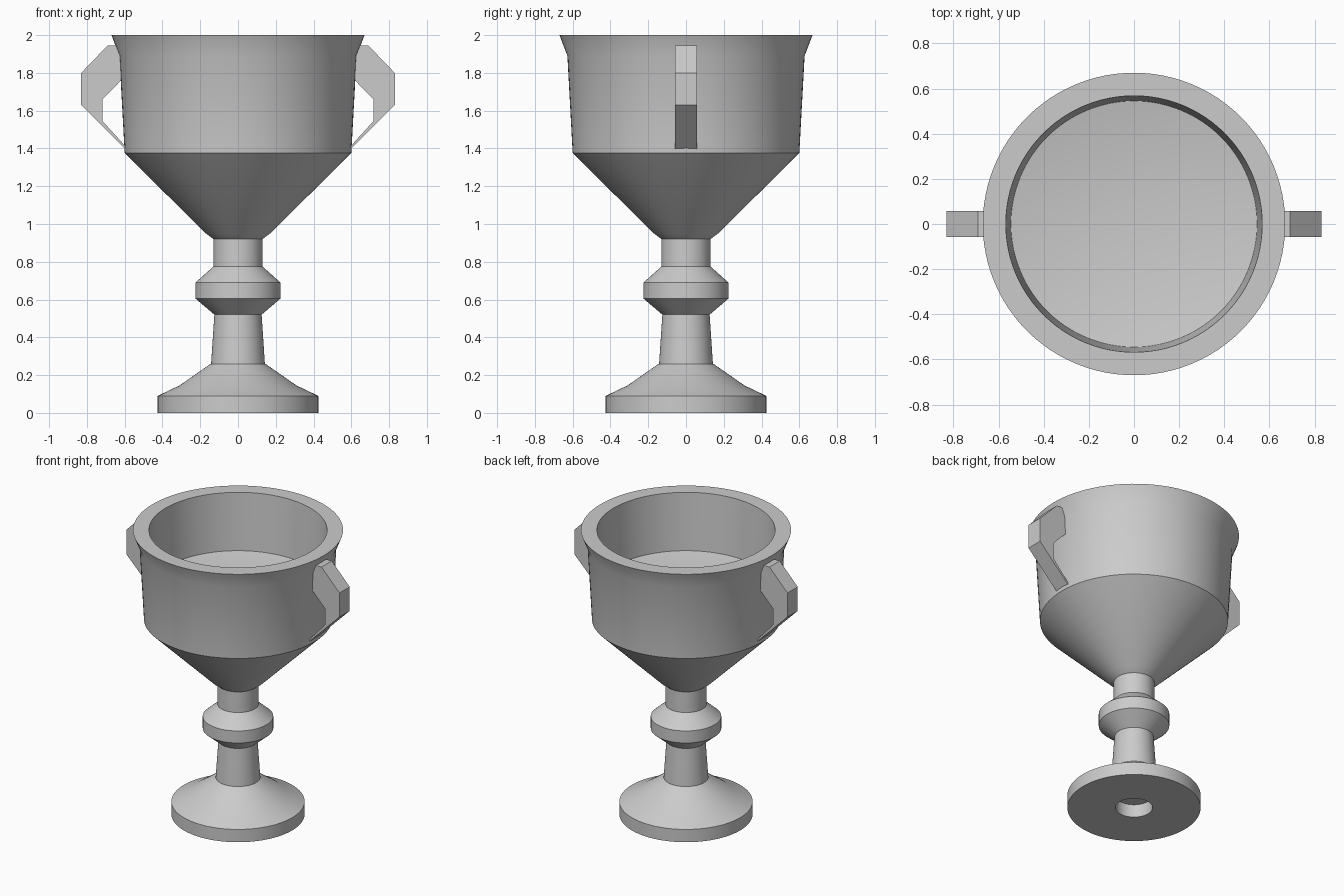
import bpy, bmesh, math

cube = bpy.data.objects.get("Cube")
if cube:
    bpy.data.objects.remove(cube, do_unlink=True)

grey = bpy.data.materials.new("light_grey")
grey.use_nodes = True
COLOUR = (0.6, 0.6, 0.6, 1)
grey.diffuse_color = COLOUR
grey.node_tree.nodes["Principled BSDF"].inputs["Base Color"].default_value = COLOUR


def finish(name, bm):
    """Turn a bmesh into a shaded object."""
    bmesh.ops.remove_doubles(bm, verts=bm.verts, dist=0.0005)
    bmesh.ops.recalc_face_normals(bm, faces=bm.faces)
    mesh = bpy.data.meshes.new(name)
    bm.to_mesh(mesh)
    bm.free()
    mesh.materials.append(grey)
    obj = bpy.data.objects.new(name, mesh)
    bpy.context.collection.objects.link(obj)
    bpy.ops.object.select_all(action='DESELECT')
    obj.select_set(True)
    bpy.context.view_layer.objects.active = obj
    bpy.ops.object.shade_smooth_by_angle(angle=math.radians(30))
    return obj


def lathe(name, profile, steps=96):
    """Revolve a closed (radius, height) profile about z."""
    bm = bmesh.new()
    verts = [bm.verts.new((r, 0, z)) for r, z in profile]
    edges = [bm.edges.new(pair) for pair in zip(verts, verts[1:])]
    bmesh.ops.spin(bm, geom=verts + edges, cent=(0, 0, 0), axis=(0, 0, 1),
                   angle=math.tau, steps=steps)
    return finish(name, bm)


# Foot with a recess underneath
lathe("foot", [(0, .09), (.118, .09), (.118, 0), (.425, 0), (.425, .09),
               (.31, .145), (.145, .26), (0, .26)])

# Tapered stem, knop and neck
lathe("stem", [(0, .25), (.143, .25), (.125, .52), (0, .52)])
lathe("knop", [(0, .52), (.125, .52), (.225, .605), (.225, .69),
               (.13, .775), (0, .775)])
lathe("neck", [(0, .77), (.13, .77), (.13, .925), (0, .925)])

# Bowl with flared lip and shallow conical floor
lathe("bowl", [(0, .92), (.13, .92), (.17, .95), (.6, 1.375), (.628, 1.89),
               (.67, 2), (.568, 2), (.545, 1.6), (0, 1.5)])

# Angular handles on both sides
OUTLINE = [(.6, 1.945), (.69, 1.945), (.83, 1.8), (.83, 1.63), (.59, 1.39),
           (.59, 1.405), (.717, 1.545), (.717, 1.66), (.6, 1.78)]
for name, side in (("left_handle", 1), ("right_handle", -1)):
    bm = bmesh.new()
    face = bm.faces.new([bm.verts.new((side * x, -.057, z)) for x, z in OUTLINE])
    ext = bmesh.ops.extrude_face_region(bm, geom=[face], use_keep_orig=True)
    moved = [v for v in ext["geom"] if isinstance(v, bmesh.types.BMVert)]
    bmesh.ops.translate(bm, verts=moved, vec=(0, .114, 0))
    finish(name, bm)
